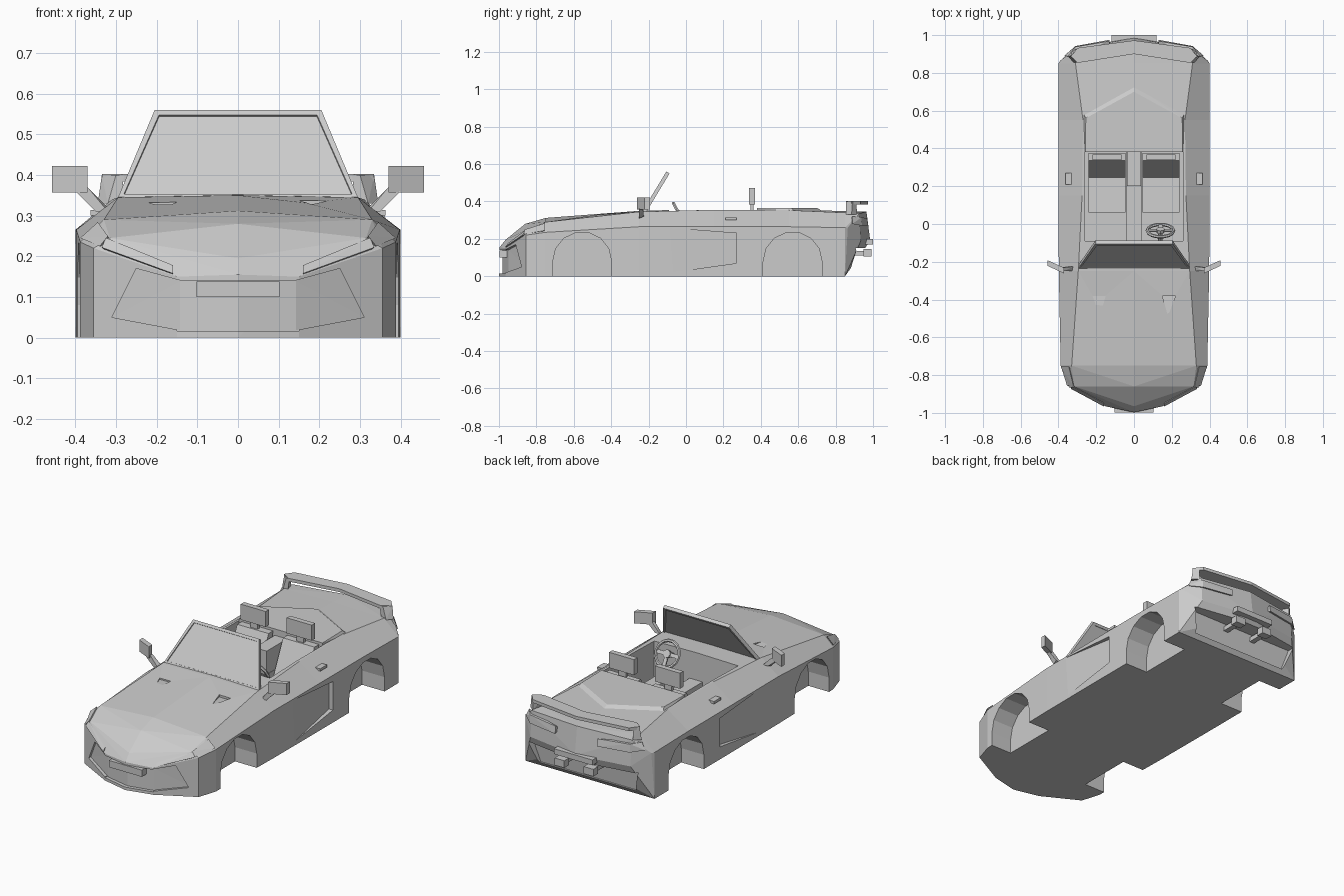
import bpy, bmesh, math
from mathutils import Vector

if "Cube" in bpy.data.objects:
    bpy.data.objects.remove(bpy.data.objects["Cube"])


def to_object(name, bm):
    bmesh.ops.recalc_face_normals(bm, faces=bm.faces)
    mesh = bpy.data.meshes.new(name)
    bm.to_mesh(mesh)
    bm.free()
    ob = bpy.data.objects.new(name, mesh)
    bpy.context.collection.objects.link(ob)
    return ob


def mirror(points):
    return points + [(-x, y, z) for x, y, z in points if x != 0]


def add_hull(bm, points):
    verts = [bm.verts.new(p) for p in points]
    res = bmesh.ops.convex_hull(bm, input=verts)
    loose = [v for v in res["geom_interior"] + res["geom_unused"]
             if isinstance(v, bmesh.types.BMVert) and v.is_valid and not v.link_faces]
    bmesh.ops.delete(bm, geom=list(set(loose)), context='VERTS')


def hull(name, points):
    bm = bmesh.new()
    add_hull(bm, points)
    bmesh.ops.dissolve_limit(bm, angle_limit=0.01, verts=bm.verts, edges=bm.edges)
    return to_object(name, bm)


def box(name, x0, x1, y0, y1, z0, z1):
    return hull(name, [(x, y, z) for x in (x0, x1) for y in (y0, y1) for z in (z0, z1)])


def pair(name, points):
    """The same solid on both sides of the car."""
    return [hull(name + side, [(s * x, y, z) for x, y, z in points])
            for s, side in ((1, "_left"), (-1, "_right"))]


def cut(target, cutters):
    bpy.context.view_layer.objects.active = target
    for c in cutters:
        c.hide_render = True
        m = target.modifiers.new("cut", 'BOOLEAN')
        m.operation, m.solver, m.object = 'DIFFERENCE', 'EXACT', c
        bpy.ops.object.modifier_apply(modifier=m.name)
        bpy.data.objects.remove(c)


# Body: lofted middle section, hull-shaped nose and tail
stations = [  # y, centre z, edge x, edge z, belt x, belt z
    (-0.75, .312, .33, .29, .388, .235),
    (-0.25, .35, .295, .345, .398, .265),
    (0.15, .36, .275, .355, .40, .265),
    (0.55, .358, .27, .353, .40, .265),
    (0.85, .348, .31, .34, .40, .26)]


def half_ring(s):
    y, cz, ex, ez, bx, bz = s
    return [(0, y, cz), (ex, y, ez), (bx, y, bz), (bx, y, 0)]


bm = bmesh.new()
rings = []
for s in stations:
    h = half_ring(s)
    rings.append([bm.verts.new(p) for p in h + [(-x, y, z) for x, y, z in reversed(h[1:])]])
for a, b in zip(rings, rings[1:]):
    for i in range(7):
        j = (i + 1) % 7
        bm.faces.new((a[i], a[j], b[j], b[i]))
nose = [(0, -.86, .28), (.315, -.86, .245), (.355, -.855, .22), (.355, -.855, 0),
        (.15, -.965, .15), (.15, -.965, 0), (0, -.997, .155), (0, -1, 0), (0, -.965, .195)]
tail = [(.31, .925, .335), (0, .965, .345), (.39, .865, .26), (.31, .935, .19), (0, .985, .19)]
for end, extra in ((stations[0], nose), (stations[-1], tail)):
    before = set(bm.faces)
    add_hull(bm, mirror(half_ring(end) + extra))
    caps = [f for f in bm.faces if f not in before
            and all(abs(v.co.y - end[0]) < 1e-5 for v in f.verts)]
    bmesh.ops.delete(bm, geom=caps, context='FACES')
bmesh.ops.remove_doubles(bm, verts=bm.verts, dist=1e-4)
body = to_object("body", bm)

# Wheel wells
for yc in (-0.555, 0.57):
    prof = [(yc - .157, -.1), (yc + .157, -.1)]
    prof += [(yc + .157 * math.cos(math.pi * i / 7), .08 + .157 * math.sin(math.pi * i / 7))
             for i in range(8)]
    cut(body, pair("well_cutter", [(x, y, z) for x in (.26, .6) for y, z in prof]))

# Cockpit opening and wedge-shaped door scoops
cut(body, [box("cockpit_cutter", -.26, .26, -.09, .38, .1, .6)])
scoop = [(-.12, .26, .401), (.27, .23, .375), (.27, .07, .375), (-.10, .018, .401)]
cut(body, pair("scoop_cutter", [(x, y, z) for y, z, d in scoop for x in (d, .5)]))

# Hood vents
cut(body, pair("vent_cutter", [(.22, -.38, .325), (.15, -.38, .325), (.18, -.49, .33),
                               (.22, -.38, .5), (.15, -.38, .5), (.18, -.49, .5)]))

# Front grille recess and rear diffuser recess
side_grille = [(.14, .018, -.95), (.31, .05, -.862), (.25, .17, -.895), (.14, .14, -.95)]
cut(body, pair("grille_cutter", [(x, y, z) for x, z, d in side_grille for y in (d, -1.2)]))
mid_grille = [(.15, -.947, .016), (.15, -.947, .14), (0, -.98, .016), (0, -.98, .14)]
cut(body, pair("grille_cutter", mid_grille + [(x, -1.2, z) for x, y, z in mid_grille]))
diffuser = [(.30, .858, .025), (.34, .872, .15)]
cut(body, [hull("diffuser_cutter", mirror(diffuser + [(x, 1.2, z) for x, y, z in diffuser]))])

# Raised rear deck cover with a pointed back edge
hull("deck_cover", mirror([(.258, .38, .366), (.255, .56, .366), (0, .70, .366),
                           (.26, .38, .34), (.268, .585, .345), (0, .735, .345)]))

# Windshield: frame with recessed glass on both sides
bm = bmesh.new()
quad = [(.295, -.235, .345), (.205, -.105, .56)]
n = Vector((0, .85, -.53)) * .02
add_hull(bm, [tuple(Vector(p) + n * k) for p in mirror(quad) for k in (0, 1)])
bmesh.ops.dissolve_limit(bm, angle_limit=0.01, verts=bm.verts, edges=bm.edges)
big = sorted(bm.faces, key=lambda f: -f.calc_area())[:2]
bmesh.ops.recalc_face_normals(bm, faces=bm.faces)
bmesh.ops.inset_individual(bm, faces=big, thickness=.018, depth=0)
bmesh.ops.inset_individual(bm, faces=big, thickness=.001, depth=-.006)
to_object("windshield", bm)

# Mirrors on short arms
pair("mirror_arm", [(.32, -.25, .31), (.35, -.25, .31), (.32, -.225, .32), (.35, -.225, .32),
                    (.37, -.25, .37), (.40, -.25, .36), (.37, -.23, .37), (.40, -.23, .36)])
pair("mirror_head", [(x, y + d, z) for x, y in ((.37, -.262), (.457, -.222))
                     for d in (0, .03) for z in (.357, .422)])

# Door handles
pair("door_handle", [(x, y, z) for x in (.33, .363) for y in (.21, .27) for z in (.30, .314)])

# Headlights: thin front blades that turn up the corners
pair("headlight", [(.16, -.966, .158), (.16, -.95, .178), (.335, -.872, .222),
                   (.325, -.86, .246), (.16, -.93, .15), (.31, -.84, .2)])
pair("corner_light", [(.34, -.868, .225), (.32, -.862, .25), (.388, -.755, .245),
                      (.345, -.755, .284), (.31, -.80, .22)])

# Number plate blanks
box("front_plate", -.102, .102, -.998, -.955, .10, .138)
box("rear_plate", -.12, .12, .95, 1.0, .17, .20)

# Tail lights and exhausts
pair("tail_light", [(.13, .975, .27), (.13, .968, .31), (.31, .942, .27), (.31, .938, .315),
                    (.37, .89, .28), (.35, .888, .32), (.13, .92, .29), (.31, .88, .29)])
pair("exhaust", [(x, y, z) for x in (.06, .12) for y in (.95, .993) for z in (.105, .145)])
pair("exhaust_pipe", [(x, y, z) for x in (.075, .105) for y in (.86, .955) for z in (.11, .135)])

# Rear wing: two swept halves on end posts
plan = [(0, .90), (.285, .855), (.335, .885), (.30, .932), (0, .972)]
pair("rear_wing", [(x, y, z) for x, y in plan for z in (.384, .402)])
pair("wing_post", [(.28, .855, .40), (.30, .855, .40), (.335, .89, .40), (.31, .91, .40),
                   (.29, .855, .33), (.32, .855, .33), (.345, .885, .33), (.31, .915, .33)])

# Seats with headrests
for s, side in ((1, "left"), (-1, "right")):
    def seat(name, pts):
        hull(name + "_" + side, [(s * x, y, z) for x in (.045, .24) for y, z in pts])
    seat("seat_cushion", [(.06, .10), (.06, .175), (.30, .16), (.30, .10)])
    seat("seat_back", [(.24, .15), (.335, .355), (.375, .355), (.32, .11)])
    xs = sorted((s * .065, s * .22))
    box("headrest_" + side, *xs, .338, .368, .385, .472)
    xs = sorted((s * .12, s * .165))
    box("headrest_stem_" + side, *xs, .345, .362, .34, .39)

# Centre console
box("console", -.04, .04, -.095, .385, .09, .2)
box("console_rear", -.038, .038, .2, .385, .15, .33)

# Steering wheel with hub, spokes and column
tilt, centre = math.radians(-62), Vector((.14, -.035, .33))
bpy.ops.mesh.primitive_torus_add(major_segments=14, minor_segments=6, major_radius=.07,
                                 minor_radius=.009, location=centre, rotation=(tilt, 0, 0))
bpy.context.object.name = "steering_wheel"
axis = Vector((0, -math.sin(tilt), math.cos(tilt)))
bpy.ops.mesh.primitive_cylinder_add(vertices=8, radius=.022, depth=.02, location=centre,
                                    rotation=(tilt, 0, 0))
bpy.context.object.name = "steering_hub"
bpy.ops.mesh.primitive_cylinder_add(vertices=8, radius=.012, depth=.08,
                                    location=centre - axis * .045, rotation=(tilt, 0, 0))
bpy.context.object.name = "steering_column"
down = Vector((0, math.cos(tilt), math.sin(tilt)))
for i, a in enumerate((0, 90, 180)):
    d = Vector((1, 0, 0)) * math.cos(math.radians(a)) + down * math.sin(math.radians(a))
    w = d.cross(axis)
    hull(f"steering_spoke_{i}", [tuple(centre + d * r + w * k + axis * t)
                                 for r in (.01, .068) for k in (-.01, .01) for t in (-.004, .004)])
